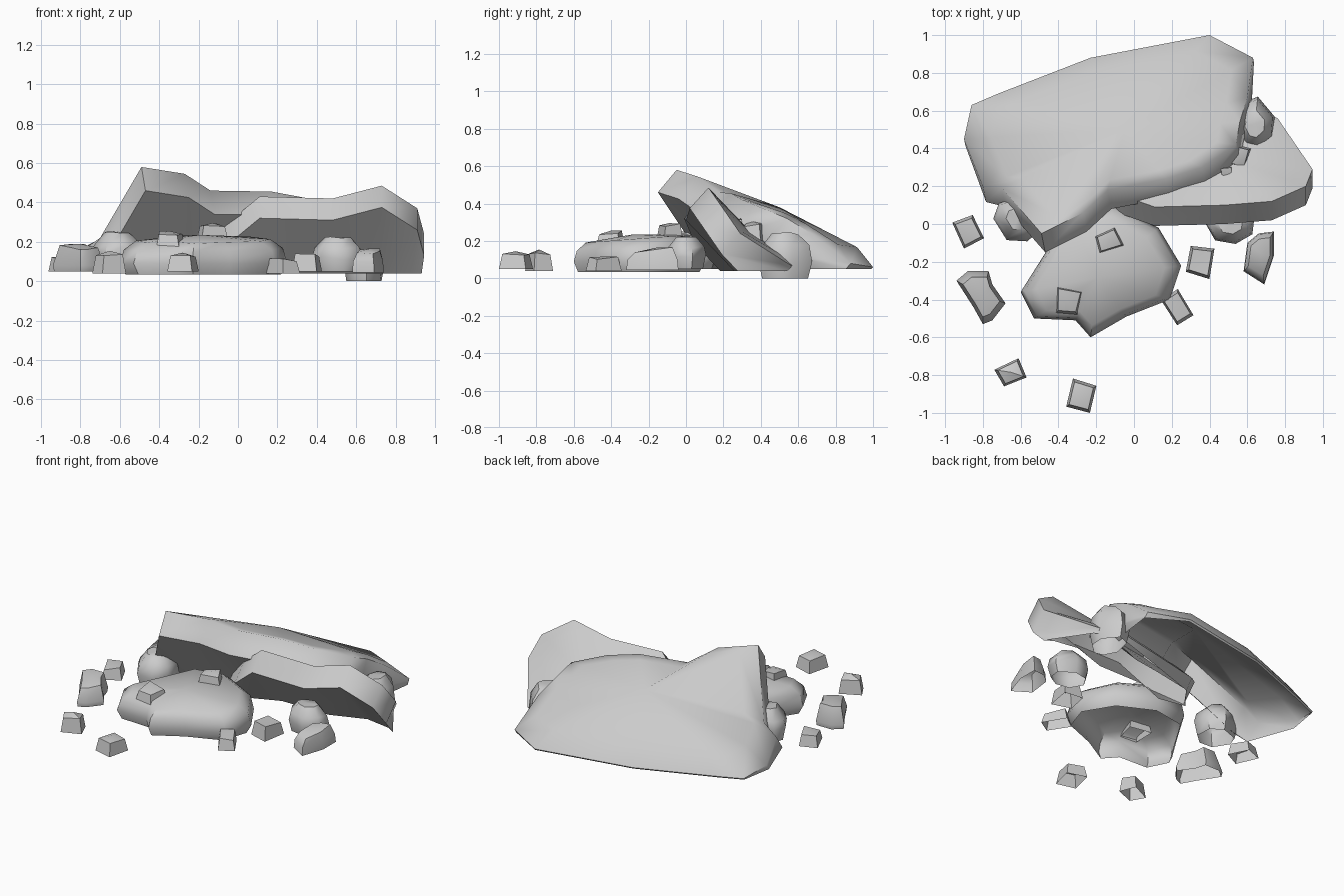
import bpy, math, random
from mathutils import Vector

if "Cube" in bpy.data.objects:
    bpy.data.objects.remove(bpy.data.objects["Cube"])

random.seed(7)


def loft(name, rings, low, high, angle=40):
    """Stone from stacked rings with a fan on top; low=None leaves the base open."""
    n = len(rings[0])
    verts = [Vector(p) for ring in rings for p in ring] + [Vector(high)]
    faces = []
    for r in range(len(rings) - 1):
        for i in range(n):
            j = (i + 1) % n
            faces.append((r * n + i, r * n + j, (r + 1) * n + j, (r + 1) * n + i))
    top = (len(rings) - 1) * n
    for i in range(n):
        faces.append((top + i, top + (i + 1) % n, top + n))
    if low is not None:
        verts.append(Vector(low))
        faces += [((i + 1) % n, i, top + n + 1) for i in range(n)]
    me = bpy.data.meshes.new(name)
    me.from_pydata(verts, [], faces)
    ob = bpy.data.objects.new(name, me)
    bpy.context.collection.objects.link(ob)
    bpy.ops.object.select_all(action='DESELECT')
    ob.select_set(True)
    bpy.context.view_layer.objects.active = ob
    bpy.ops.object.shade_smooth_by_angle(angle=math.radians(angle))
    return ob


def leaning_slab(name, rim, shift, floor, centre, bulge):
    """Tilted plate: upper rim, lip below it, underside sloping back to the floor; hollow base."""
    c = Vector(centre)
    rim = [Vector(p) for p in rim]
    lips, feet, inner = [], [], []
    for p in rim:
        q = p + Vector(shift) * min(1, (p.z - floor) / -shift[2])
        q.z = max(q.z, floor)
        drop = q.z - floor
        lips.append(q)
        feet.append(Vector((q.x + (c.x - q.x) * .3 * drop, q.y + drop * .95, floor)))
        m = c.lerp(p, .83)
        m.z += bulge * max(0, 1 - p.z / .45)
        inner.append(m)
    loft(name, [feet, lips, rim, inner], None, c, 65)


# Large leaning slab (outline counter-clockwise)
leaning_slab("large_slab", [
    (-.49, -.05, .58), (-.27, .06, .545), (-.14, .18, .46), (.17, .24, .455),
    (.36, .30, .42), (.54, .42, .37), (.56, .54, .32), (.60, .67, .24), (.63, .88, .08),
    (.40, 1.0, .06), (-.23, .88, .06), (-.72, .69, .06), (-.86, .63, .06),
    (-.90, .45, .09), (-.80, .20, .15), (-.70, .19, .22)],
    (.02, -.10, -.12), .05, (-.05, .50, .38), .06)

# Second slab leaning underneath it
leaning_slab("second_slab", [
    (-.22, .30, .17), (-.06, .15, .29), (.11, .09, .43), (.48, .10, .42), (.73, .12, .485),
    (.91, .20, .37), (.945, .29, .24), (.76, .56, .07), (.62, .62, .06),
    (.25, .52, .08), (-.10, .42, .10)],
    (0, -.10, -.11), .04, (.48, .35, .245), .02)


def ground_stone(name, outline, levels, peak):
    """Flat-lying stone: the outline scaled at each (scale, height, slope)."""
    mx = sum(p[0] for p in outline) / len(outline)
    my = sum(p[1] for p in outline) / len(outline)
    rings = [[(mx + (x - mx) * s, my + (y - my) * s, z + k * (y - my)) for x, y in outline]
             for s, z, k in levels]
    loft(name, rings, None, (mx, my, peak), 50)


# Flat boulder in front and the two bent stones
ground_stone("flat_boulder", [
    (-.60, -.36), (-.53, -.50), (-.31, -.51), (-.23, -.60), (-.04, -.49), (.19, -.40),
    (.25, -.22), (.13, -.02), (-.11, .10), (-.34, .06), (-.48, -.17)],
    [(.93, .035, 0), (1, .09, 0), (.95, .165, .06), (.8, .21, .06)], .235)
ground_stone("bent_stone_left", [
    (-.85, -.44), (-.80, -.53), (-.75, -.51), (-.68, -.42), (-.75, -.32),
    (-.77, -.25), (-.88, -.25), (-.94, -.30)],
    [(.95, .05, 0), (1, .08, 0), (.75, .175, .1)], .19)
ground_stone("bent_stone_right", [
    (.74, -.04), (.66, -.05), (.60, -.10), (.58, -.25), (.69, -.32), (.74, -.17)],
    [(1, .045, 0), (.95, .1, 0), (.72, .155, .1)], .165)


def chunk(name, x, y, z0, z1, w, d, turn, sides=4):
    """Small angular stone with a tapered, uneven outline."""
    a0 = math.radians(turn)
    size = .66 if sides == 4 else .54
    base = []
    for i in range(sides):
        a = math.tau * (i + .5) / sides + random.uniform(-.2, .2)
        base.append((math.cos(a) * size * w, math.sin(a) * size * d))
    h = z1 - z0

    def ring(s, t, j):
        return [(x + s * (u * math.cos(a0) - v * math.sin(a0)),
                 y + s * (u * math.sin(a0) + v * math.cos(a0)),
                 z0 + h * (t + random.uniform(-j, j))) for u, v in base]
    if sides > 4:   # rounder stones get a belly
        loft(name, [ring(.85, 0, 0), ring(1, .4, .08), ring(.9, .7, .06), ring(.5, 1, .04)],
             None, (x, y, z1), 50)
    else:
        loft(name, [ring(1, 0, 0), ring(.8, .85, .15)], None, (x, y, z0 + h * .95))


# Rounded stones wedged around the slabs
chunk("wedged_stone_left", -.61, .03, .05, .25, .25, .24, 10, 7)
chunk("wedged_stone_right", .51, 0, .05, .22, .25, .20, 0, 7)
chunk("wedged_stone_back", .64, .53, 0, .24, .20, .27, 0, 7)

# Scattered debris: x, y, bottom, top, width, depth, turn
debris = [
    (-.88, -.04, .05, .13, .13, .15, 30),
    (-.65, -.785, .04, .16, .15, .11, 20),
    (-.28, -.91, .05, .15, .14, .16, -5),
    (-.35, -.40, .17, .26, .14, .15, -10),
    (-.13, -.09, .21, .30, .14, .11, 20),
    (.23, -.44, .04, .12, .12, .16, 30),
    (.355, -.20, .05, .14, .14, .16, -5),
    (.545, .36, .18, .31, .14, .12, -10),
    (.49, .275, .25, .32, .07, .06, 0),
]
for k, d in enumerate(debris):
    chunk(f"debris_{k + 1}", *d)
